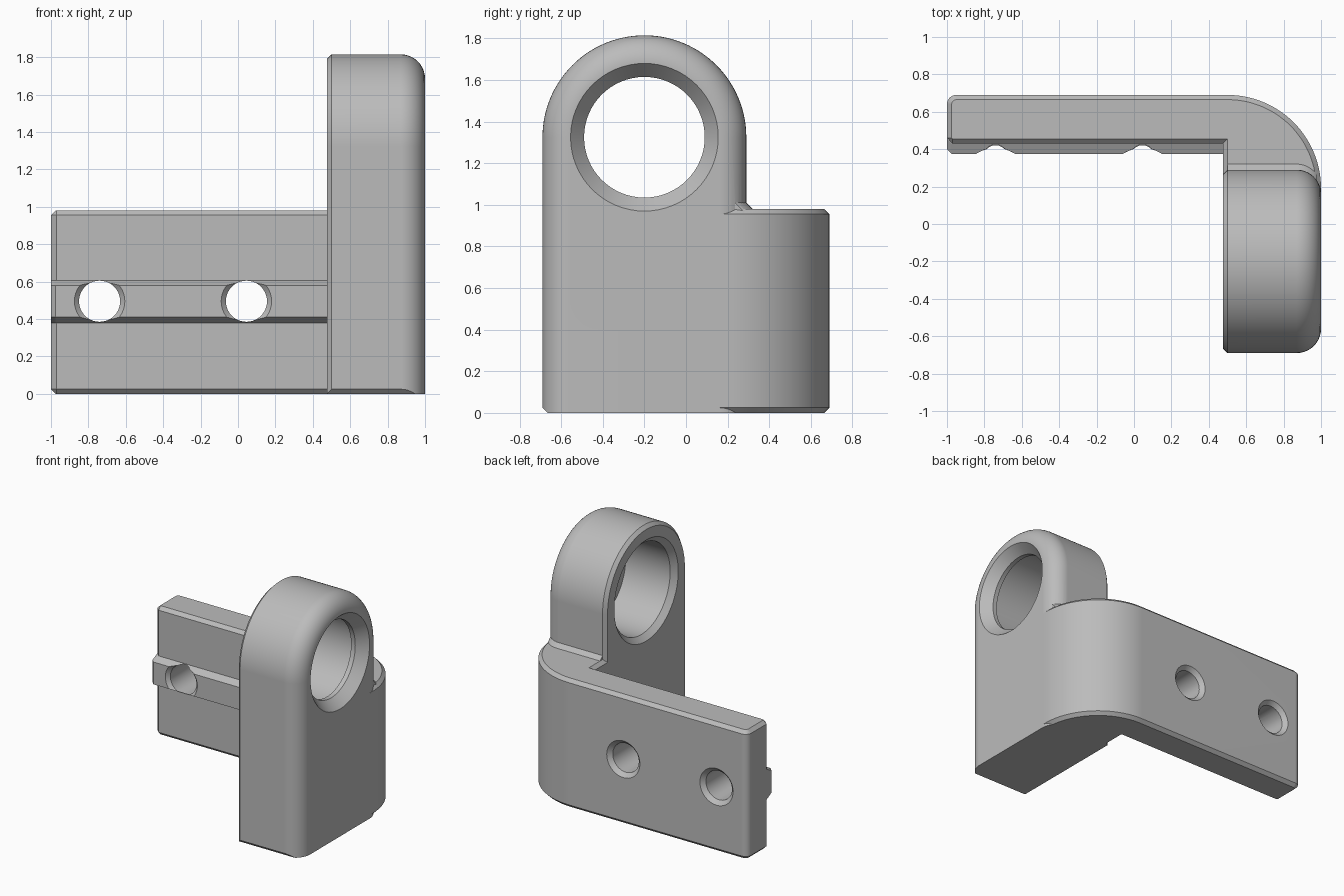
import bpy, bmesh, math
from math import sin, cos, pi

cube = bpy.data.objects.get("Cube")
if cube:
    bpy.data.objects.remove(cube, do_unlink=True)

grey = bpy.data.materials.new("plain grey")
grey.use_nodes = True
colour = (0.5, 0.5, 0.5, 1)
grey.diffuse_color = colour
grey.node_tree.nodes["Principled BSDF"].inputs["Base Color"].default_value = colour


def loft(name, rings):
    """Closed solid through a series of equal-length point rings."""
    bm = bmesh.new()
    loops = [[bm.verts.new(p) for p in ring] for ring in rings]
    n = len(loops[0])
    for a, b in zip(loops, loops[1:]):
        for i in range(n):
            j = (i + 1) % n
            bm.faces.new((a[i], a[j], b[j], b[i]))
    bm.faces.new(loops[0])
    bm.faces.new(loops[-1])
    bmesh.ops.remove_doubles(bm, verts=bm.verts, dist=1e-5)
    bmesh.ops.recalc_face_normals(bm, faces=bm.faces)
    mesh = bpy.data.meshes.new(name)
    bm.to_mesh(mesh)
    bm.free()
    mesh.materials.append(grey)
    obj = bpy.data.objects.new(name, mesh)
    bpy.context.collection.objects.link(obj)
    return obj


def arc(cx, cy, r, start, end, steps):
    angles = [start + (end - start) * i / steps for i in range(steps + 1)]
    return [(cx + r * cos(a), cy + r * sin(a)) for a in angles]


def combine(body, tool, operation):
    tool.hide_render = True
    mod = body.modifiers.new(operation, 'BOOLEAN')
    mod.operation = operation
    mod.solver = 'EXACT'
    mod.object = tool
    bpy.context.view_layer.objects.active = body
    bpy.ops.object.modifier_apply(modifier=mod.name)
    bpy.data.objects.remove(tool, do_unlink=True)


# Dimensions
CH = 0.025                      # small chamfer
AY, AZ, AR = -0.2, 1.325, 0.49  # arch centre and radius
FILLET = 0.13                   # rounding on the outer side


def rounding(limit):
    """(x, inset) pairs around the outer rounded edge."""
    steps = 10
    return [(1 - FILLET + FILLET * sin(t), FILLET * (1 - cos(t)))
            for t in (limit * i / steps for i in range(steps + 1))]


# Arched upright
def arch_ring(x, d):
    w = AR - d
    c = max(CH - d, 0)
    outline = [(AY - w + c, 0), (AY + w, 0)]
    outline += arc(AY, AZ, w, 0, pi, 56)
    outline.append((AY - w, c))
    return [(x, y, z) for y, z in outline]


upright = loft("bracket", [arch_ring(x, d) for x, d in
                           [(0.475, CH), (0.5, 0)] + rounding(pi / 2)])


# Arm with a large rounded corner
def arm_ring(z, d):
    outline = [(-1 + d, 0.46), (-0.97, 0.43 + d), (0.475 + d, 0.43 + d),
               (0.475 + d, 0), (1 - d, 0)]
    outline += arc(0.5, 0.19, 0.5 - d, 0, pi / 2, 28)
    outline += arc(-0.95, 0.64, 0.05 - d, pi / 2, pi, 8)
    return [(x, y, z) for x, y in outline]


arm = loft("arm", [arm_ring(z, d) for z, d in
                   [(0, CH), (CH, 0), (0.98 - CH, 0), (0.98, CH)]])


# Locating rail on the front of the arm
def rail_ring(x, d):
    outline = [(0.5, 0.38), (0.43 + d, 0.38), (0.375 + d, 0.41),
               (0.375 + d, 0.58), (0.43 + d, 0.607), (0.5, 0.607)]
    return [(x, y, z) for y, z in outline]


rail = loft("rail", [rail_ring(x, d) for x, d in
                     [(-1, CH), (-1 + CH, 0), (0.5, 0)]])


# Small sloped joint between arm top and upright
def joint_ring(x, d):
    return [(x, y - d, z) for y, z in
            [(0.26, 0.94), (0.36, 0.94), (0.26, 1.04)]]


joint = loft("joint", [joint_ring(x, d) for x, d in
                       [(0.5, 0)] + rounding(pi * 0.3)])

for part in (arm, rail, joint):
    combine(upright, part, 'UNION')

# Stepped bore through the arch
bore_profile = [(0.465, 0.395), (0.515, 0.345), (0.89, 0.345), (0.89, 0.29),
                (0.925, 0.29), (1, 0.355), (1.02, 0.372)]
bore = loft("bore_cutter", [[(x, y, z) for y, z in arc(AY, AZ, r, 0, 2 * pi, 64)[:-1]]
                            for x, r in bore_profile])
combine(upright, bore, 'DIFFERENCE')

# Screw holes, countersunk on both sides
for hx in (-0.74, 0.045):
    profile = [(0.365, 0.145), (0.4, 0.11), (0.66, 0.11), (0.7, 0.15)]
    hole = loft("hole_cutter", [[(x, y, z) for x, z in arc(hx, 0.495, r, 0, 2 * pi, 40)[:-1]]
                                for y, r in profile])
    combine(upright, hole, 'DIFFERENCE')

# Smooth curves, crisp chamfers
bpy.ops.object.select_all(action='DESELECT')
upright.select_set(True)
bpy.context.view_layer.objects.active = upright
bpy.ops.object.shade_smooth_by_angle(angle=math.radians(25))
weighted = upright.modifiers.new("weighted_normals", 'WEIGHTED_NORMAL')
weighted.keep_sharp = True
